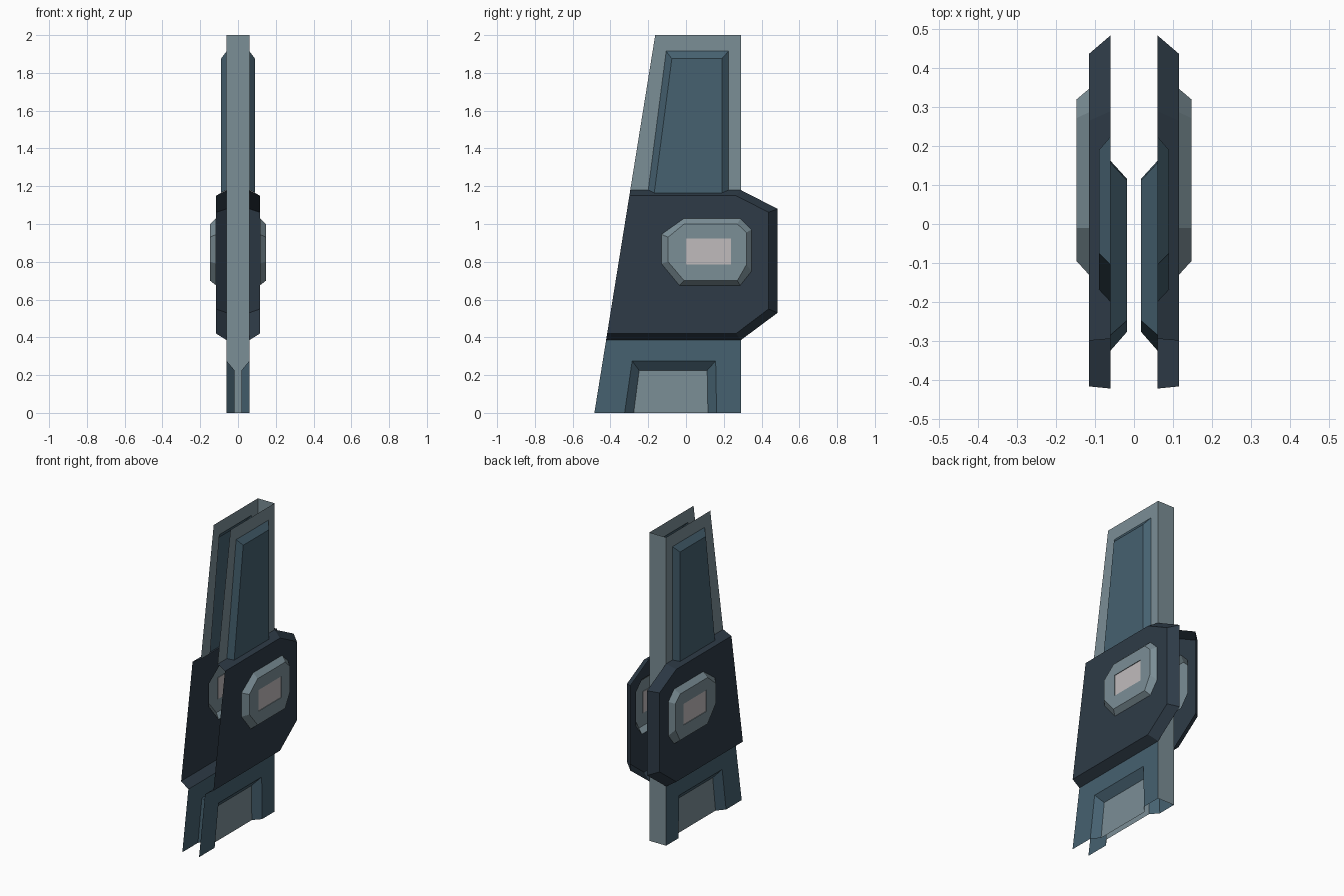
import bpy

if "Cube" in bpy.data.objects:
    bpy.data.objects.remove(bpy.data.objects["Cube"])


def material(name, hex_code):
    m = bpy.data.materials.new(name)
    rgb = [int(hex_code[i:i + 2], 16) / 255 for i in (0, 2, 4)]
    m.diffuse_color = [((c + 0.055) / 1.055) ** 2.4 for c in rgb] + [1]
    m.use_nodes = True
    m.node_tree.nodes["Principled BSDF"].inputs["Base Color"].default_value = m.diffuse_color
    return m


LIGHT = material("pale blue grey", "7b8e96")
TEAL = material("slate teal", "466170")
NAVY = material("dark navy grey", "2e3b47")
PINK = material("warm light grey", "c0bbbc")


def shell(name, rings, bands, cap=None, closed=True, skip=()):
    """Open sheet joining (x, [(y, z)...]) rings; bands holds one material per
    strip, skip lists edges left open in the first strip. Mirrored over x = 0."""
    n = len(rings[0][1])
    verts = [(x, y, z) for x, pts in rings for y, z in pts]
    mats, faces, idx = [], [], []

    def add(face, mat):
        if mat not in mats:
            mats.append(mat)
        # drop corners that coincide
        face = [v for k, v in enumerate(face) if verts[v] != verts[face[k - 1]]]
        faces.append(face[::-1])
        idx.append(mats.index(mat))

    for r, mat in enumerate(bands):
        for i in range(n if closed else n - 1):
            if r == 0 and i in skip:
                continue
            j = (i + 1) % n
            add([r * n + i, r * n + j, (r + 1) * n + j, (r + 1) * n + i], mat)
    if cap:
        add(list(range((len(rings) - 1) * n, len(rings) * n)), cap)

    me = bpy.data.meshes.new(name)
    me.from_pydata(verts, [], faces)
    for m in mats:
        me.materials.append(m)
    for p, k in zip(me.polygons, idx):
        p.material_index = k
    ob = bpy.data.objects.new(name, me)
    bpy.context.collection.objects.link(ob)
    ob.modifiers.new("Mirror", 'MIRROR')
    return ob


def front(z):
    """Sloping front edge of the side plates."""
    return -0.485 + 0.161 * z


W, BACK = 0.06, 0.29          # half width and back of the pylon

# Upper plate with a raised tapered panel, open below
shell("upper_side_plate", [
    (W, [(front(1.18), 1.18), (front(2), 2), (BACK, 2), (BACK, 1.18)]),
    (W, [(-0.20, 1.18), (-0.105, 1.915), (0.225, 1.915), (0.225, 1.18)]),
    (0.09, [(-0.168, 1.165), (-0.075, 1.875), (0.19, 1.875), (0.19, 1.165)]),
], [LIGHT, TEAL], TEAL, closed=False)

# Lower plate with a recessed bay, open below
shell("lower_side_plate", [
    (W, [(front(0), 0), (front(0.385), 0.385), (BACK, 0.385), (BACK, 0)]),
    (W, [(-0.325, 0), (-0.285, 0.275), (0.157, 0.275), (0.162, 0)]),
    (0.018, [(-0.277, 0), (-0.248, 0.225), (0.112, 0.225), (0.116, 0)]),
], [TEAL, TEAL], LIGHT, closed=False)

# Middle housing, open at the front, with an opening for the boss
boss_base = [(-0.01, 1.03), (0.287, 1.03), (0.347, 0.97), (0.347, 0.75),
             (0.287, 0.675), (-0.035, 0.675), (-0.13, 0.79), (-0.13, 0.945)]
shell("middle_housing", [
    (W, [(front(1.18), 1.18), (BACK, 1.18), (0.485, 1.08), (0.485, 0.53),
         (BACK, 0.385), (front(0.385), 0.385), (front(0.79), 0.79), (front(0.945), 0.945)]),
    (0.116, [(front(1.15), 1.15), (0.265, 1.15), (0.437, 1.062), (0.437, 0.55),
             (0.265, 0.42), (front(0.42), 0.42), (front(0.79), 0.79), (front(0.945), 0.945)]),
    (0.116, boss_base),
], [NAVY, NAVY], skip=(5, 6, 7))

# Octagonal boss with a shallow rectangular window
a, b, c, d = (0, 0.923), (0.237, 0.923), (0.237, 0.785), (0, 0.785)
window = [a, b, b, c, c, d, d, a]
shell("octagonal_boss", [
    (0.116, boss_base),
    (0.148, [(-0.01, 1.0), (0.272, 1.0), (0.32, 0.955), (0.32, 0.785),
             (0.272, 0.70), (-0.01, 0.70), (-0.095, 0.80), (-0.095, 0.93)]),
    (0.148, window),
], [LIGHT, LIGHT])
shell("boss_window", [
    (0.148, [a, b, c, d]),
    (0.144, [a, b, c, d]),
], [LIGHT], PINK)

# Back strip, mirrored half
me = bpy.data.meshes.new("back_strip")
me.from_pydata([(0, BACK, 0), (0, BACK, 2), (W, BACK, 2), (W, BACK, 0)], [], [(0, 1, 2, 3)])
me.materials.append(LIGHT)
strip = bpy.data.objects.new("back_strip", me)
bpy.context.collection.objects.link(strip)
strip.modifiers.new("Mirror", 'MIRROR')
